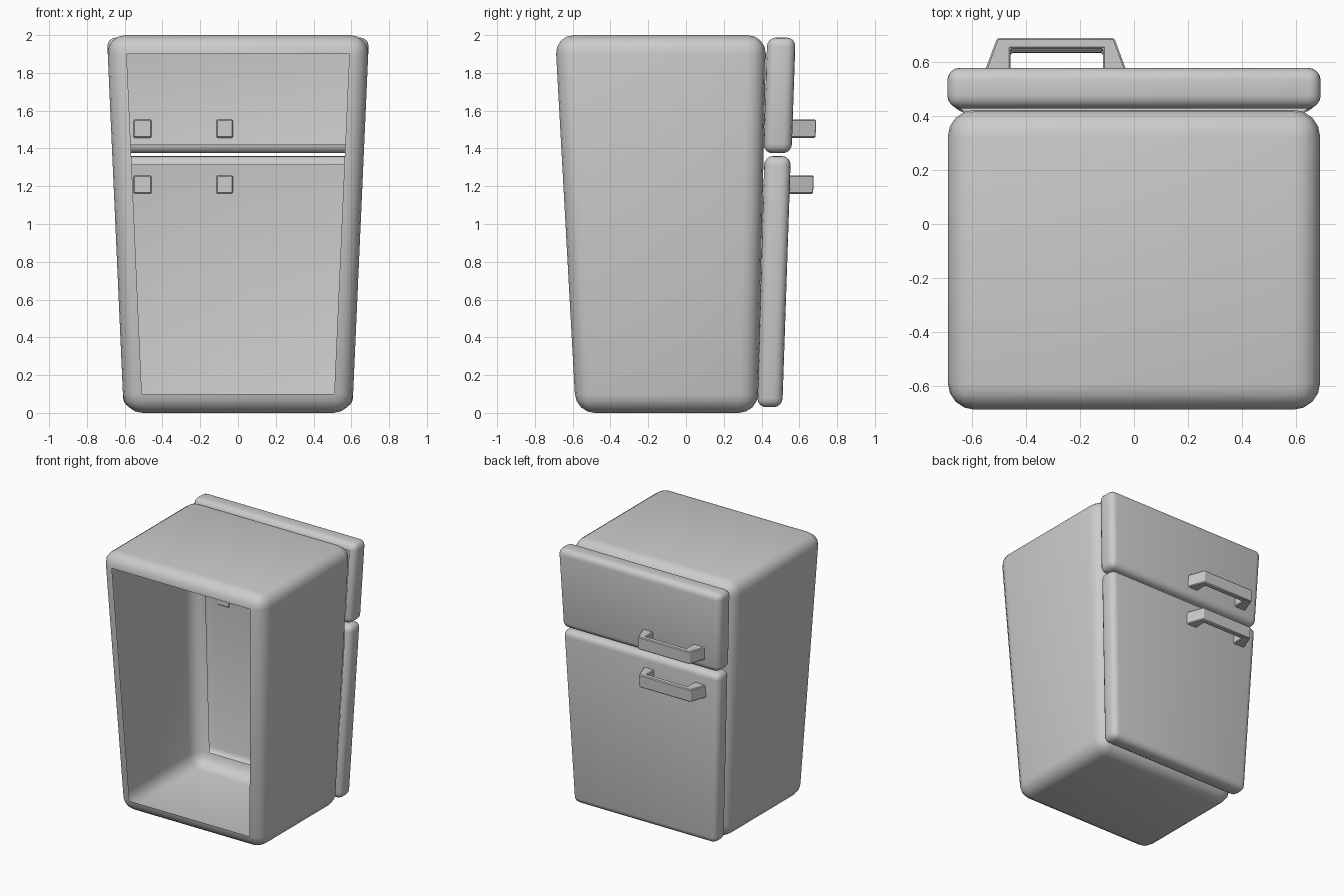
import bpy, bmesh
from math import radians

if "Cube" in bpy.data.objects:
    bpy.data.objects.remove(bpy.data.objects["Cube"])


def finish(bm, name, angle):
    bmesh.ops.recalc_face_normals(bm, faces=bm.faces)
    mesh = bpy.data.meshes.new(name)
    bm.to_mesh(mesh)
    bm.free()
    ob = bpy.data.objects.new(name, mesh)
    bpy.context.collection.objects.link(ob)
    bpy.ops.object.select_all(action='DESELECT')
    ob.select_set(True)
    bpy.context.view_layer.objects.active = ob
    bpy.ops.object.shade_smooth_by_angle(angle=radians(angle))
    return ob


def half_width(z):
    return 0.605 + 0.0445 * z


def shell(name, z0, z1, y_low, y_high, bevel, open_sides):
    """Tapered rounded box whose flat faces on the given y sides are removed."""
    bm = bmesh.new()
    bmesh.ops.create_cube(bm, size=1)
    for v in bm.verts:
        top = v.co.z > 0
        z = z1 if top else z0
        y = (y_high if top else y_low)[1 if v.co.y > 0 else 0]
        v.co = (half_width(z) * (1 if v.co.x > 0 else -1), y, z)
    bmesh.ops.bevel(bm, geom=list(bm.edges), offset=bevel, segments=4,
                    profile=0.5, affect='EDGES', clamp_overlap=True)
    bmesh.ops.recalc_face_normals(bm, faces=bm.faces)
    bm.normal_update()
    holes = [f for f in bm.faces if f.calc_area() > 0.3
             and any(f.normal.y * s > 0.9 for s in open_sides)]
    bmesh.ops.delete(bm, geom=holes, context='FACES')
    return finish(bm, name, 40)


def handle(name, y, z):
    """Bracket handle: plan outline extruded upwards, with softened edges."""
    outline = [(-0.555, 0), (-0.507, 0.13), (-0.073, 0.13), (-0.025, 0),
               (-0.115, 0), (-0.115, 0.09), (-0.457, 0.09), (-0.457, 0)]
    bm = bmesh.new()
    face = bm.faces.new([bm.verts.new((px, y + py, z)) for px, py in outline])
    new = bmesh.ops.extrude_face_region(bm, geom=[face])['geom']
    bmesh.ops.translate(bm, vec=(0, 0.003, 0.097),
                        verts=[g for g in new if isinstance(g, bmesh.types.BMVert)])
    bmesh.ops.recalc_face_normals(bm, faces=bm.faces)
    bmesh.ops.bevel(bm, geom=list(bm.edges), offset=0.006, segments=1,
                    affect='EDGES')
    return finish(bm, name, 30)


# Cabinet, open through both y faces
shell("cabinet", 0, 2, (-0.583, 0.38), (-0.693, 0.425), 0.1, (-1, 1))

# Hollow doors, open towards the cabinet
shell("freezer_door", 1.375, 1.987, (0.41, 0.559), (0.43, 0.58), 0.047, (-1,))
shell("fridge_door", 0.03, 1.36, (0.377, 0.51), (0.415, 0.555), 0.047, (-1,))

# Handles
handle("freezer_handle", 0.556, 1.456)
handle("fridge_handle", 0.543, 1.16)
